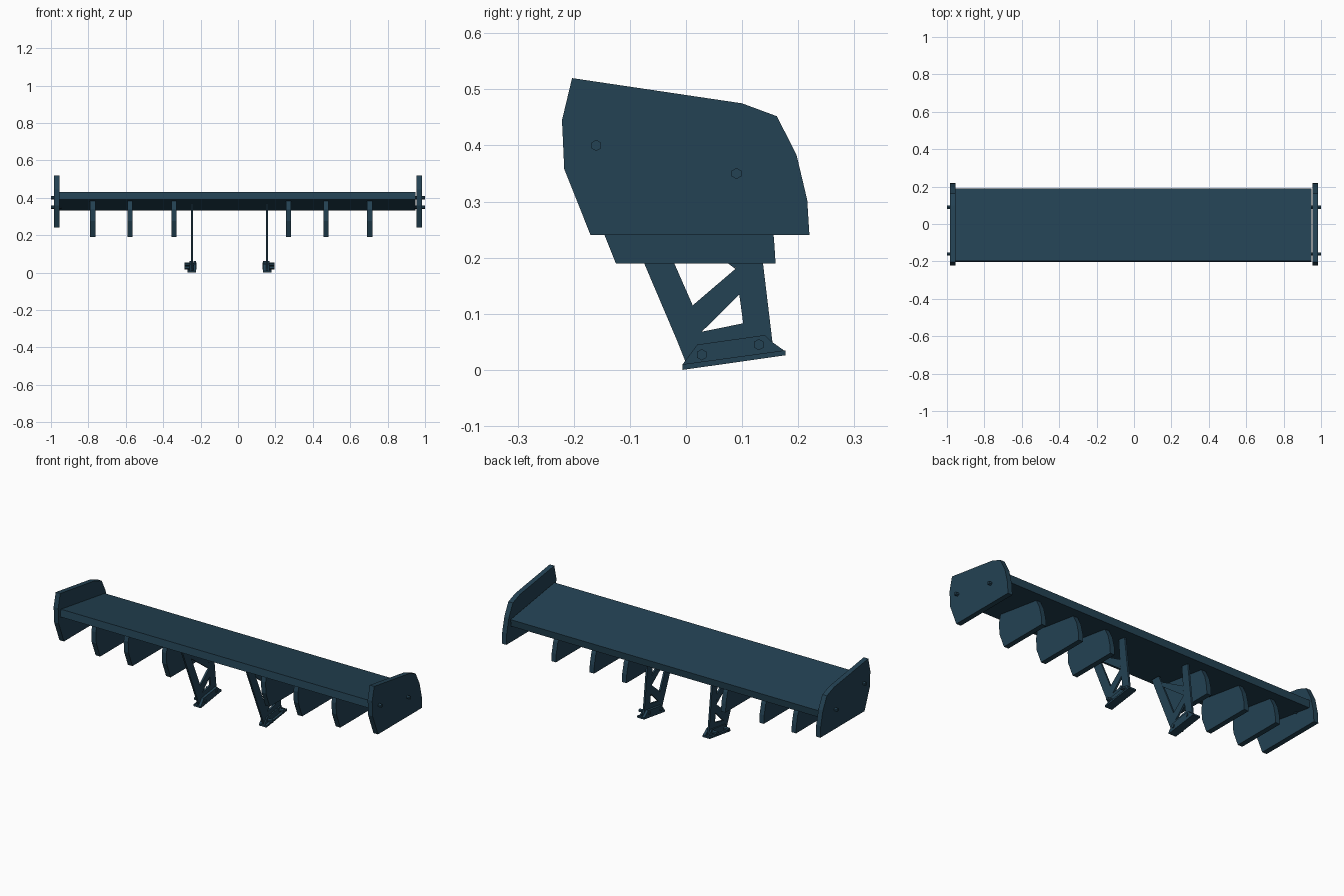
import bpy, bmesh, math

blue = bpy.data.materials.new("dark_slate_blue")
blue.diffuse_color = (0.017, 0.054, 0.087, 1)


def prism(name, profiles, x0, x1):
    """Extrude one or more (y, z) outlines along x from x0 to x1."""
    bm = bmesh.new()
    for prof in profiles:
        a = [bm.verts.new((x0, y, z)) for y, z in prof]
        b = [bm.verts.new((x1, y, z)) for y, z in prof]
        bm.faces.new(a)
        bm.faces.new(b[::-1])
        n = len(prof)
        for i in range(n):
            bm.faces.new((a[i], b[i], b[(i + 1) % n], a[(i + 1) % n]))
    bmesh.ops.recalc_face_normals(bm, faces=bm.faces)
    mesh = bpy.data.meshes.new(name)
    bm.to_mesh(mesh)
    bm.free()
    mesh.materials.append(blue)
    obj = bpy.data.objects.new(name, mesh)
    bpy.context.collection.objects.link(obj)
    return obj


def hexagon(y, z, r):
    return [(y + r * math.sin(i * math.pi / 3), z + r * math.cos(i * math.pi / 3))
            for i in range(6)]


# Main wing blade, sloping down to the back
prism("wing_blade", [[(-0.203, 0.39), (-0.197, 0.43), (0.19, 0.371), (0.185, 0.332)]],
      -0.96, 0.95)

# End plates with bolts
plate = [(-0.203, 0.52), (0.1, 0.475), (0.162, 0.452), (0.197, 0.383), (0.216, 0.303),
         (0.22, 0.24), (-0.17, 0.24), (-0.217, 0.358), (-0.221, 0.445)]
for side, s in (("left", -1), ("right", 1)):
    prism("end_plate_" + side, [plate], s * 0.955, s * 0.983)
    prism("end_plate_bolts_" + side,
          [hexagon(-0.16, 0.4, 0.01), hexagon(0.09, 0.35, 0.01)], s * 0.945, s * 1.0)

# Fins under the wing: smaller copies of the end plate outline
fin = [(y * 0.73 - 0.001, 0.19 + (z - 0.24) * 0.73) for y, z in plate]
for i, x in enumerate((-0.777, -0.578, -0.342, 0.27, 0.47, 0.705)):
    prism("under_fin_%d" % (i + 1), [fin], x - 0.014, x + 0.014)

# Truss supports and their foot brackets, mirrored about x = -0.045
truss = [
    [(-0.152, 0.372), (-0.015, 0.05), (0.0, 0.012), (0.028, 0.068), (0.012, 0.115),
     (-0.1, 0.37)],
    [(0.012, 0.115), (0.028, 0.068), (0.095, 0.134), (0.088, 0.18)],
    [(0.102, 0.083), (0.154, 0.05), (0.118, 0.35), (0.075, 0.35), (0.088, 0.18),
     (0.095, 0.134)],
    [(0.0, 0.012), (0.155, 0.033), (0.154, 0.05), (0.102, 0.083), (0.028, 0.068)],
    [(0.088, 0.18), (0.083, 0.235), (-0.082, 0.33), (-0.066, 0.294)],
]
foot = [(-0.006, 0.0), (0.177, 0.026), (0.177, 0.035), (-0.006, 0.01)]
cheek = [(-0.006, 0.0), (0.177, 0.026), (0.177, 0.033), (0.153, 0.05), (0.14, 0.062),
         (0.02, 0.045), (-0.006, 0.01)]
for side, s in (("left", -1), ("right", 1)):
    def at(d):
        return -0.045 + s * d
    prism("support_truss_" + side, [truss[0], truss[1], truss[2], truss[3], truss[4]],
          at(0.195), at(0.205))
    prism("support_foot_" + side, [foot], at(0.18), at(0.225))
    prism("foot_inner_cheek_" + side, [cheek], at(0.18), at(0.194))
    prism("foot_outer_cheek_" + side, [cheek], at(0.206), at(0.213))
    prism("foot_bolts_" + side,
          [hexagon(0.028, 0.027, 0.01), hexagon(0.13, 0.045, 0.01)], at(0.176), at(0.24))
